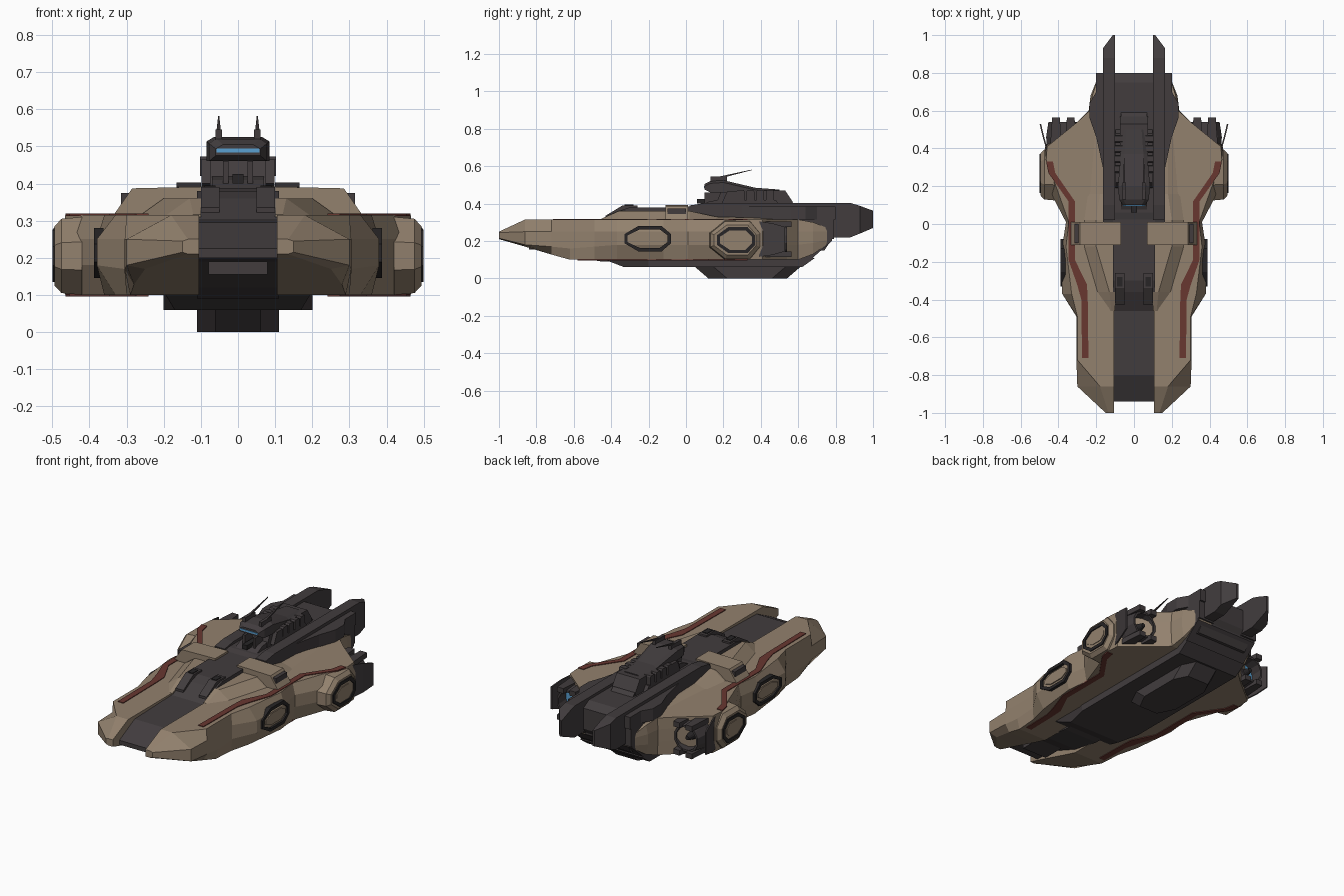
import bpy, bmesh, math


def material(name, rgb):
    m = bpy.data.materials.new(name)
    m.diffuse_color = (*rgb, 1)
    return m


TAN = material("tan_hull", (0.29, 0.22, 0.155))
DARK = material("dark_grey", (0.054, 0.046, 0.048))
BLACK = material("near_black", (0.02, 0.018, 0.019))
RED = material("dull_red", (0.14, 0.038, 0.03))
BLUE = material("glow_blue", (0.10, 0.35, 0.64))


def loft(name, rings, mat, mirror=False, closed=False):
    """Skin equal-length rings of points; optionally add the mirrored half."""
    bm = bmesh.new()
    for s in ((1, -1) if mirror else (1,)):
        vs = [[bm.verts.new((s * x, y, z)) for x, y, z in r] for r in rings]
        n, count = len(vs[0]), len(vs)
        for i in range(count if closed else count - 1):
            a, b = vs[i], vs[(i + 1) % count]
            for j in range(n):
                k = (j + 1) % n
                bm.faces.new((a[j], a[k], b[k], b[j]))
        if not closed:
            bm.faces.new(vs[0])
            bm.faces.new(vs[-1])
    bmesh.ops.recalc_face_normals(bm, faces=bm.faces[:])
    me = bpy.data.meshes.new(name)
    bm.to_mesh(me)
    bm.free()
    me.materials.append(mat)
    ob = bpy.data.objects.new(name, me)
    bpy.context.collection.objects.link(ob)
    return ob


def side(name, pts, x0, x1, mat, mirror=False):
    """Extrude a (y, z) profile across x."""
    return loft(name, [[(x, y, z) for y, z in pts] for x in (x0, x1)], mat, mirror)


def plan(name, pts, z0, z1, mat, mirror=False):
    """Extrude an (x, y) outline up z."""
    return loft(name, [[(x, y, z) for x, y in pts] for z in (z0, z1)], mat, mirror)


def box(name, x0, x1, y0, y1, z0, z1, mat, mirror=False):
    return plan(name, [(x0, y0), (x1, y0), (x1, y1), (x0, y1)], z0, z1, mat, mirror)


# Tan side hulls: y, top x, top z, widest x, upper z, lower z, bottom x, bottom z
stations = [
    (-1.0, .135, .25, .15, .245, .215, .135, .21),
    (-.86, .18, .315, .30, .25, .18, .25, .17),
    (-.72, .30, .315, .305, .25, .17, .28, .128),
    (-.62, .30, .315, .305, .25, .16, .29, .10),
    (-.49, .30, .315, .305, .25, .17, .30, .10),
    (-.37, .33, .315, .38, .25, .18, .33, .10),
    (-.12, .36, .315, .38, .25, .18, .36, .10),
    (.01, .345, .315, .36, .25, .18, .345, .10),
    (.22, .42, .315, .47, .25, .18, .42, .10),
    (.34, .465, .315, .47, .25, .18, .465, .10),
    (.41, .46, .315, .47, .25, .18, .46, .10),
    (.54, .30, .315, .30, .25, .18, .30, .10),
    (.60, .235, .315, .24, .25, .18, .235, .10),
    (.68, .22, .30, .23, .25, .19, .22, .13),
    (.78, .19, .26, .19, .25, .21, .19, .20)]
loft("side_hull", [[(.105, y, zt), (xt, y, zt), (xm, y, zu), (xm, y, zl), (xb, y, zb), (.105, y, zb)]
                   for y, xt, zt, xm, zu, zl, xb, zb in stations], TAN, True)

# Raised tan deck, rear shoulder and cross straps
loft("raised_deck", [[(.10, y, .31), (.10, y, zt), (xt, y, zt), (xb, y, .31)] for y, xt, xb, zt in
                     ((-.46, .12, .15, .316), (-.36, .13, .20, .36), (-.12, .20, .27, .36),
                      (.02, .20, .27, .36), (.16, .18, .25, .33), (.52, .18, .22, .32))], TAN, True)
loft("cross_strap", [[(.07, y, .37), (.07, y, .392), (.285, y, .387), (.335, y, .315), (.335, y, .30), (.10, y, .30)]
                     for y in (-.11, .01)], TAN, True)
box("strap_clamp", .285, .315, -.10, .0, .32, .375, DARK, True)

# Central dark spine and nose mouth
side("spine", [(-.94, .20), (-.94, .225), (-.80, .295), (-.46, .305), (-.36, .36), (-.30, .38),
               (.10, .38), (.10, .09), (-.45, .09), (-.62, .12), (-.80, .19)], -.11, .11, DARK)
box("nose_lip", -.08, .08, -.84, -.62, .155, .19, DARK)
side("deck_pad", [(-.43, .31), (-.43, .335), (-.34, .39), (-.26, .39), (-.26, .31)], .05, .10, DARK, True)
box("pad_slot", .06, .09, -.33, -.28, .39, .394, BLACK, True)

# Rear body, shoulders and twin tail prongs
side("rear_body", [(0, .2), (0, .375), (.06, .388), (.75, .388), (.80, .36), (.80, .24), (.74, .15), (.4, .15)],
     -.165, .165, DARK)
plan("rear_shoulder", [(.16, .0), (.165, .3), (.20, .46), (.235, .56), (.235, .64), (.20, .70), (.20, .80), (.10, .80)],
     .315, .385, DARK, True)
box("rear_lower_shoulder", .10, .20, .6, .79, .21, .32, DARK, True)
loft("tail_prong", [[(.10, y, z0), (.10, y, z1), (x, y, z1), (x, y, z0)] for y, x, z0, z1 in
                    ((.02, .165, .34, .39), (.10, .165, .34, .403), (.5, .165, .22, .403), (.88, .165, .22, .403),
                     (.93, .165, .24, .388), (1.0, .112, .27, .362))], DARK, True)
box("shoulder_vent", .198, .225, .55, .63, .345, .375, BLACK, True)

# Belly plate and keel
loft("belly_plate", [[(-x, y0, z), (x, y0, z), (.2, -.2, z), (.2, y1, z), (-.2, y1, z), (-.2, -.2, z)]
                     for z, x, y0, y1 in ((.06, .17, -.33, .62), (.11, .2, -.46, .69))], DARK)
side("belly_rear", [(.55, .06), (.62, .06), (.78, .2), (.78, .26), (.55, .26)], -.2, .2, DARK)
loft("keel", [[(-.06, a, z), (.06, a, z), (.11, a + .1, z), (.11, b - .08, z), (.07, b, z), (-.07, b, z),
               (-.11, b - .08, z), (-.11, a + .1, z)]
              for z, a, b in ((0, .12, .54), (.06, .05, .61), (.2, .05, .78))], DARK)

# Red stripes on the top and bottom of the hull
path = [(.447, .33, .018), (.435, .27, .018), (.33, .12, .017), (.33, -.19, .017),
        (.275, -.32, .026), (.262, -.40, .017), (.258, -.71, .017)]


def stripe(name, pts, z0, z1):
    loft(name, [[(x - w, y, z0), (x + w, y, z0), (x + w, y, z1), (x - w, y, z1)] for x, y, w in pts], RED, True)


stripe("top_stripe", path, .312, .319)
stripe("bottom_stripe", path[:-1] + [(.258, -.58, .017)], .096, .103)


# Hexagonal side bays
def hexagon(y0, y1, z0, z1, grow=0):
    y0, y1, z0, z1 = y0 - grow, y1 + grow, z0 - grow, z1 + grow
    c, zm = (y1 - y0) * .2, (z1 - z0) * .32
    return [(y0, z0 + zm), (y0 + c * 1.5, z0), (y1 - c, z0), (y1, z0 + zm),
            (y1, z1 - zm), (y1 - c, z1), (y0 + c * 1.5, z1), (y0, z1 - zm)]


def bay(name, dims, x):
    ring = [(x - .02, 0), (x + .006, 0), (x + .006, -.018), (x - .02, -.018)]
    loft(name + "_rim", [[(xx, y, z) for y, z in hexagon(*dims, g)] for xx, g in ring], BLACK, True, True)
    side(name + "_cover", hexagon(*dims, -.035), x - .02, x + .004, TAN, True)


bay("front_bay", (-.33, -.08, .145, .28), .382)
loft("rear_bay_frame", [[(x, y, z) for y, z in hexagon(.14, .385, .115, .295, g)]
                        for x, g in ((.42, .015), (.475, .01), (.494, -.01))], TAN, True)
bay("rear_bay", (.165, .37, .135, .275), .494)


# Engines: hollow nozzle, glow, flaps and outer fin
def circle(y, r, n=12, cx=.378, cz=.21):
    return [(cx + r * math.cos(2 * math.pi * (i + .5) / n), y, cz + r * math.sin(2 * math.pi * (i + .5) / n))
            for i in range(n)]


loft("engine_nozzle", [circle(y, r) for y, r in ((.38, .085), (.46, .09), (.54, .078), (.54, .066), (.46, .07), (.38, .06))],
     DARK, True, True)
loft("engine_glow", [circle(.455, .072), circle(.465, .072)], BLUE, True)
loft("engine_core", [circle(.46, .03), circle(.53, .012)], BLACK, True)
for i, x in enumerate((.335, .413)):
    for j, (z0, z1) in enumerate(((.275, .305), (.115, .145))):
        plan(f"nozzle_flap_{i}_{j}", [(x - .032, .40), (x + .032, .40), (x + .02, .565), (x - .02, .565)],
             z0, z1, DARK, True)
loft("engine_fin", [[(x, y, .21 - h), (x + .008, y, .21 - h), (x + .008, y, .21 + h), (x, y, .21 + h)]
                    for x, y, h in ((.455, .39, .095), (.475, .46, .085), (.492, .53, .065))], DARK, True)

# Command tower
side("tower_base", [(.06, .38), (.12, .41), (.20, .425), (.55, .425), (.60, .38)], -.07, .07, DARK)
side("tower_neck", [(.16, .40), (.19, .47), (.53, .47), (.57, .41), (.57, .38), (.16, .38)], -.075, .075, DARK)
loft("tower_head", [[(-w, y, z0), (-w, y, z1 - .012), (-w + .02, y, z1), (w - .02, y, z1), (w, y, z1 - .012), (w, y, z0)]
                    for y, w, z0, z1 in ((.10, .06, .475, .505), (.13, .078, .46, .52), (.20, .085, .46, .525),
                                         (.37, .07, .46, .485), (.50, .06, .46, .475))], DARK)
box("bridge_window", -.058, .058, .096, .102, .484, .494, BLUE)
box("neck_rib", .025, .04, .10, .2, .39, .46, DARK, True)
box("tower_gun", -.015, .015, .06, .2, .40, .425, BLACK)
for i in range(4):
    y = .27 + i * .053
    side(f"tower_rib_{i}", [(y, .42), (y, .465), (y + .008, .473), (y + .038, .473), (y + .042, .465), (y + .042, .42)],
         .06, .102, DARK, True)
side("tower_side", [(.19, .40), (.22, .465), (.27, .465), (.27, .42), (.48, .42), (.50, .39)], .06, .098, DARK, True)

# Antennas
box("antenna_mount", .043, .061, .13, .22, .51, .545, DARK, True)
loft("antenna", [[(.052 - r, y, z - r), (.052 + r, y, z - r), (.052 + r, y, z + r), (.052 - r, y, z + r)]
                 for y, z, r in ((.16, .535, .006), (.35, .58, .0015))], DARK, True)
